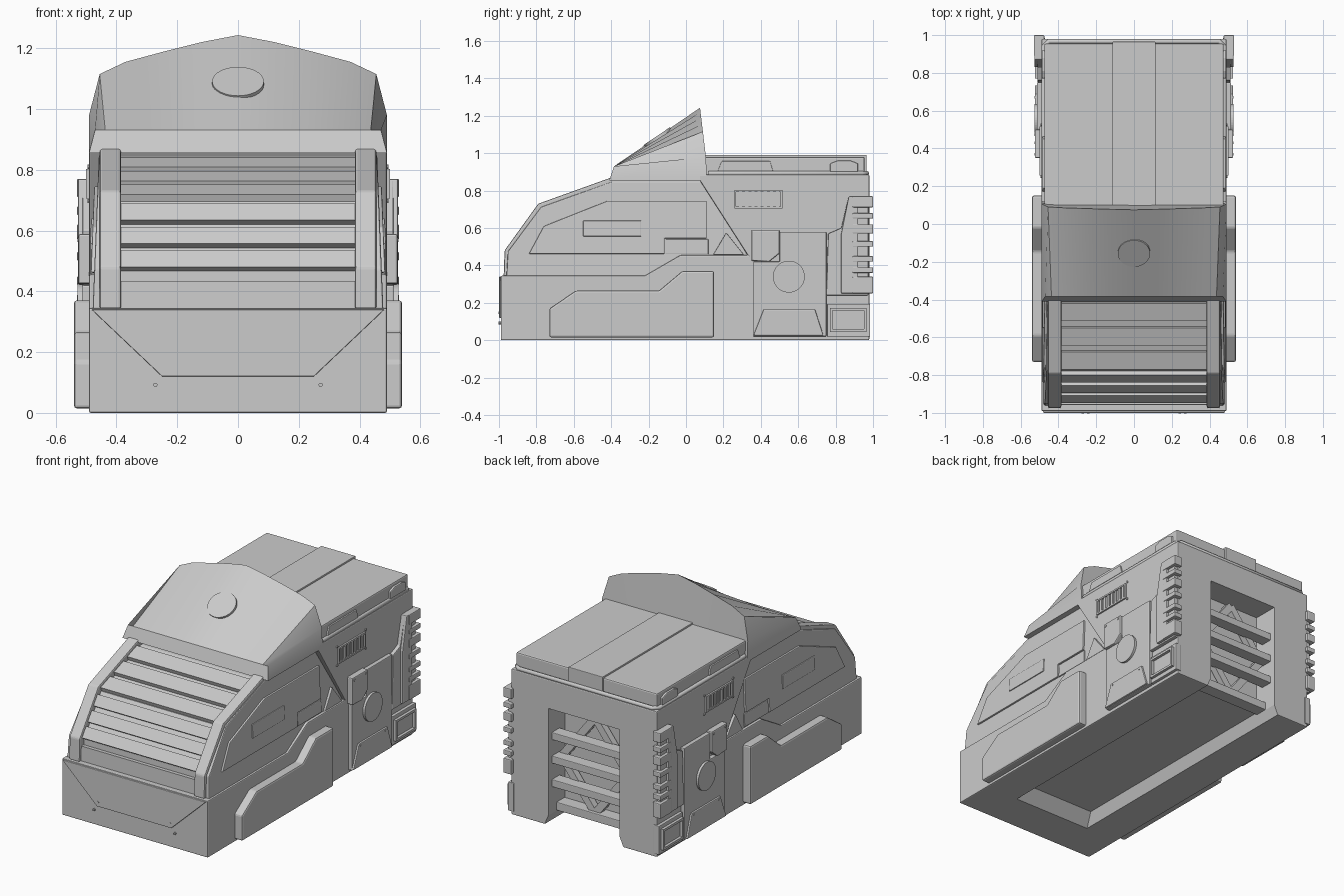
import bpy, bmesh, math
from mathutils import Vector, Matrix

if "Cube" in bpy.data.objects:
    bpy.data.objects.remove(bpy.data.objects["Cube"])


def finish(name, bm, bevel=0, mirror=False):
    bmesh.ops.recalc_face_normals(bm, faces=bm.faces)
    me = bpy.data.meshes.new(name)
    bm.to_mesh(me)
    bm.free()
    ob = bpy.data.objects.new(name, me)
    bpy.context.collection.objects.link(ob)
    if bevel:
        m = ob.modifiers.new("Bevel", 'BEVEL')
        m.width, m.segments, m.limit_method = bevel, 2, 'ANGLE'
    if mirror:
        ob.modifiers.new("Mirror", 'MIRROR').use_mirror_merge = False
    return ob


def prism(name, pts, x0, x1, bevel=0, lean=0.0, mirror=True):
    """Extrude a (y, z) outline from x0 to x1; lean tilts the outer face inward with height."""
    bm = bmesh.new()
    a = [bm.verts.new((x0, y, z)) for y, z in pts]
    b = [bm.verts.new((x1 - lean * (z - 0.345), y, z)) for y, z in pts]
    bm.faces.new(a)
    bm.faces.new(b)
    for i in range(len(pts)):
        j = (i + 1) % len(pts)
        bm.faces.new((a[i], a[j], b[j], b[i]))
    return finish(name, bm, bevel, mirror)


def rect(y0, y1, z0, z1):
    return [(y0, z0), (y1, z0), (y1, z1), (y0, z1)]


def box(name, x0, x1, y0, y1, z0, z1, bevel=0, mirror=False):
    return prism(name, rect(y0, y1, z0, z1), x0, x1, bevel, 0, mirror)


def disc(name, loc, axis, r, depth, sides=32, mirror=False):
    bm = bmesh.new()
    rot = Vector(axis).to_track_quat('Z', 'Y').to_matrix().to_4x4()
    bmesh.ops.create_cone(bm, cap_ends=True, segments=sides, radius1=r, radius2=r, depth=depth,
                          matrix=Matrix.Translation(loc) @ rot)
    return finish(name, bm, 0, mirror)


def frame(name, y0, y1, z0, z1, t, x0, x1):
    for n, r in enumerate([(y0, y1, z0, z0 + t), (y0, y1, z1 - t, z1),
                           (y0, y0 + t, z0 + t, z1 - t), (y1 - t, y1, z0 + t, z1 - t)]):
        box(f"{name}_{n}", x0, x1, *r, mirror=True)


# main hull with hollow underside and rear doorway
body = prism("hull", [(-0.99, 0), (-0.99, 0.345), (-0.22, 0.345), (-0.03, 0.455), (0.33, 0.455),
                      (0.07, 0.86), (0.07, 0.885), (0.98, 0.885), (0.98, 0)], -0.49, 0.49, 0.006, mirror=False)
bm = bmesh.new()
for x, y, z in [(0.27, -0.75, -0.01), (0.235, -0.67, 0.07)]:
    for sx in (x, -x):
        for yy in (y, 1.1):
            bm.verts.new((sx, yy, z))
bmesh.ops.convex_hull(bm, input=bm.verts)
cutters = [finish("underside_cutter", bm), box("doorway_cutter", -0.24, 0.24, 0.82, 1.2, -0.1, 0.71)]
bpy.context.view_layer.objects.active = body
for c in cutters:
    m = body.modifiers.new("Cut", 'BOOLEAN')
    m.operation, m.object, m.solver = 'DIFFERENCE', c, 'EXACT'
for m in list(body.modifiers):
    bpy.ops.object.modifier_apply(modifier=m.name)
for c in cutters:
    bpy.data.objects.remove(c)

# nose rails, cockpit sides and the recessed core between them
outline = [(-0.975, 0.34), (-0.97, 0.48), (-0.79, 0.73), (-0.40, 0.87), (0.12, 0.87)]
inset = [(-0.96, 0.34), (-0.952, 0.475), (-0.775, 0.712), (-0.39, 0.85), (0.10, 0.85)]
prism("nose_rail", outline + [(0.12, 0.34)], 0.385, 0.455, 0.008)
prism("cockpit_side", inset + [(0.35, 0.42), (0.35, 0.34)], 0.385, 0.478, 0.006, 0.04)
nose = [(-0.935, 0.34), (-0.93, 0.465), (-0.765, 0.695), (-0.38, 0.83)]
prism("cockpit_core", nose + [(0.2, 0.85), (0.2, 0.34)], -0.4, 0.4, mirror=False)

# slats across the nose
path = [Vector(p) for p in nose]
for s, (a, b) in enumerate(zip(path, path[1:])):
    d = b - a
    n = Vector((-d.y, d.x)).normalized() * 0.024
    count = (1, 3, 3)[s]
    for i in range(count):
        p, q = a + d * (i + 0.02) / count, a + d * (i + 0.74) / count
        prism(f"nose_slat_{s}_{i}", [tuple(v) for v in (p, q, q + n, p + n)], -0.39, 0.39, mirror=False)

# visor: rows lofted from the front lip to the raised arch
half = [(0.49, 0.98), (0.455, 1.115), (0.37, 1.155), (0.24, 1.19), (0.12, 1.22)]
arch = [(-x, z) for x, z in half] + [(0, 1.243)] + half[::-1]
bm = bmesh.new()
rows = []
for k in range(4):
    row = []
    for i, (x, z) in enumerate(arch):
        t = -1 + 2 * i / (len(arch) - 1)
        co = [(t * 0.49, -0.41, 0.855), (x * 0.96, -0.385, 0.93),
              (x, 0.075 + (1.243 - z) * 0.12, z), (t * 0.49, 0.112, 0.855)][k]
        row.append(bm.verts.new(co))
    rows.append(row)
for k in range(4):
    r, s = rows[k], rows[(k + 1) % 4]
    for i in range(len(arch) - 1):
        bm.faces.new((r[i], r[i + 1], s[i + 1], s[i]))
for e in (0, -1):
    bm.faces.new([r[e] for r in rows])
visor = finish("visor", bm)
visor.select_set(True)
bpy.context.view_layer.objects.active = visor
bpy.ops.object.shade_smooth_by_angle(angle=math.radians(25))
disc("visor_disc", (0, -0.15, 1.081), (0, -0.56, 0.83), 0.085, 0.024, 40)

# roof
prism("roof_slab", rect(0.09, 0.955, 0.88, 0.98), -0.475, 0.475, 0.008, mirror=False)
box("roof_strip", -0.115, 0.115, 0.09, 0.965, 0.9, 0.99, 0.003)
prism("roof_inset", [(0.17, 0.905), (0.19, 0.957), (0.45, 0.957), (0.465, 0.905)], 0.47, 0.484, 0.003)
prism("roof_latch", [(0.77, 0.9), (0.77, 0.945), (0.81, 0.96), (0.88, 0.96), (0.92, 0.945), (0.92, 0.9)],
      0.46, 0.488, 0.006)
cu = bpy.data.curves.new("roof_pipe", 'CURVE')
cu.dimensions, cu.bevel_depth, cu.bevel_resolution, cu.use_fill_caps = '3D', 0.013, 2, True
sp = cu.splines.new('POLY')
pts = [(0.477, 0.12), (0.477, 0.94), (0.45, 0.967)]
pts += [(-x, y) for x, y in pts[::-1]]
sp.points.add(len(pts) - 1)
for p, (x, y) in zip(sp.points, pts):
    p.co = (x, y, 0.892, 1)
bpy.context.collection.objects.link(bpy.data.objects.new("roof_pipe", cu))

# cockpit side panel and window
prism("side_panel", [(-0.84, 0.462), (-0.76, 0.61), (-0.42, 0.745), (0.11, 0.745), (0.11, 0.545),
                     (-0.115, 0.545), (-0.115, 0.462)], 0.42, 0.489, 0.004, 0.04)
prism("side_window", rect(-0.55, -0.24, 0.555, 0.64), 0.42, 0.495, 0.004, 0.04)
prism("side_step", rect(-0.11, 0.12, 0.46, 0.54), 0.42, 0.485, 0.004, 0.04)
prism("side_gusset", [(0.145, 0.457), (0.31, 0.457), (0.215, 0.575)], 0.42, 0.485, 0.003)

# armour plates along the sides
prism("skirt_armour", [(-0.73, 0.015), (-0.73, 0.17), (-0.59, 0.265), (-0.145, 0.265), (-0.02, 0.37),
                       (0.15, 0.37), (0.15, 0.015)], 0.48, 0.54, 0.01)
prism("hub_plate", [(0.36, 0.02), (0.36, 0.42), (0.5, 0.42), (0.5, 0.58), (0.75, 0.58), (0.75, 0.02)],
      0.48, 0.514, 0.005)
prism("hub_corner", [(0.35, 0.425), (0.35, 0.588), (0.5, 0.588), (0.5, 0.465), (0.445, 0.42)],
      0.48, 0.525, 0.006)
disc("hub_disc", (0.511, 0.55, 0.34), (1, 0, 0), 0.085, 0.034, 40, True)
prism("hub_foot", [(0.36, 0.025), (0.415, 0.165), (0.69, 0.165), (0.735, 0.025)], 0.48, 0.525, 0.005)

# notched rear corner brackets
prism("rear_bracket_base", [(0.75, 0.24), (0.76, 0.57), (0.83, 0.60), (0.87, 0.77), (0.975, 0.77),
                            (0.975, 0.24)], 0.47, 0.512, 0.005)
prism("rear_bracket", [(0.83, 0.25), (0.83, 0.57), (0.87, 0.77), (0.92, 0.77), (0.92, 0.25)], 0.47, 0.527, 0.005)
for i, (z0, z1) in enumerate([(0.71, 0.77), (0.65, 0.68), (0.57, 0.62), (0.50, 0.53),
                              (0.42, 0.45), (0.36, 0.39), (0.25, 0.34)]):
    box(f"corner_fin_{i}", 0.475, 0.53, 0.89, 1.0, z0, z1, 0.005, True)

# rear lamp boxes
box("lamp_base", 0.47, 0.508, 0.755, 0.985, 0.02, 0.195, 0.004, True)
frame("lamp_frame", 0.77, 0.965, 0.045, 0.172, 0.014, 0.48, 0.525)

# side vents
frame("vent_frame", 0.258, 0.515, 0.705, 0.803, 0.01, 0.48, 0.5)
for i in range(7):
    y = 0.283 + i * 0.033
    box(f"vent_bar_{i}", 0.48, 0.497, y, y + 0.017, 0.715, 0.793, 0, True)

# front bumper plate
bm = bmesh.new()
front = [(-0.482, 0.34), (-0.25, 0.12), (0.25, 0.12), (0.482, 0.34)]
f = bm.faces.new([bm.verts.new((x, -1.0, z)) for x, z in front])
ext = bmesh.ops.extrude_face_region(bm, geom=[f], use_keep_orig=True)
bmesh.ops.translate(bm, vec=(0, 0.03, 0), verts=[v for v in ext["geom"] if isinstance(v, bmesh.types.BMVert)])
finish("bumper_plate", bm, 0.003)

# rear doorway lattice
for i in range(3):
    z = 0.22 + i * 0.143
    box(f"door_slat_{i}", -0.245, 0.245, 0.87, 0.945, z, z + 0.045, 0.004)
box("door_sill", -0.245, 0.245, 0.82, 0.9, 0.06, 0.11, 0.004)
w, h = 0.225, 0.29
corners = [Vector((w, 0, 0)), Vector((0, 0, h)), Vector((-w, 0, 0)), Vector((0, 0, -h))]
for i in range(4):
    p, q = corners[i], corners[(i + 1) % 4]
    ob = box(f"door_brace_{i}", -(q - p).length / 2, (q - p).length / 2, -0.02, 0.02, -0.022, 0.022)
    mid = (p + q) / 2
    ob.location = (mid.x, 0.86, 0.385 + mid.z)
    ob.rotation_euler.y = -math.atan2(q.z - p.z, q.x - p.x)

# rivets
for i, (x, z) in enumerate([(0.243, 0.147), (0.272, 0.092)]):
    disc(f"front_rivet_{i}", (x, -0.99, z), (0, -1, 0), 0.007, 0.024, 10, True)
for i, (y, z) in enumerate([(0.25, 0.81), (0.525, 0.81), (0.25, 0.697), (0.525, 0.697)]):
    disc(f"vent_rivet_{i}", (0.488, y, z), (1, 0, 0), 0.007, 0.014, 10, True)
for i, (y, z) in enumerate([(0.37, 0.57), (0.48, 0.57), (0.43, 0.15), (0.67, 0.15)]):
    disc(f"plate_rivet_{i}", (0.521, y, z), (1, 0, 0), 0.007, 0.014, 10, True)
